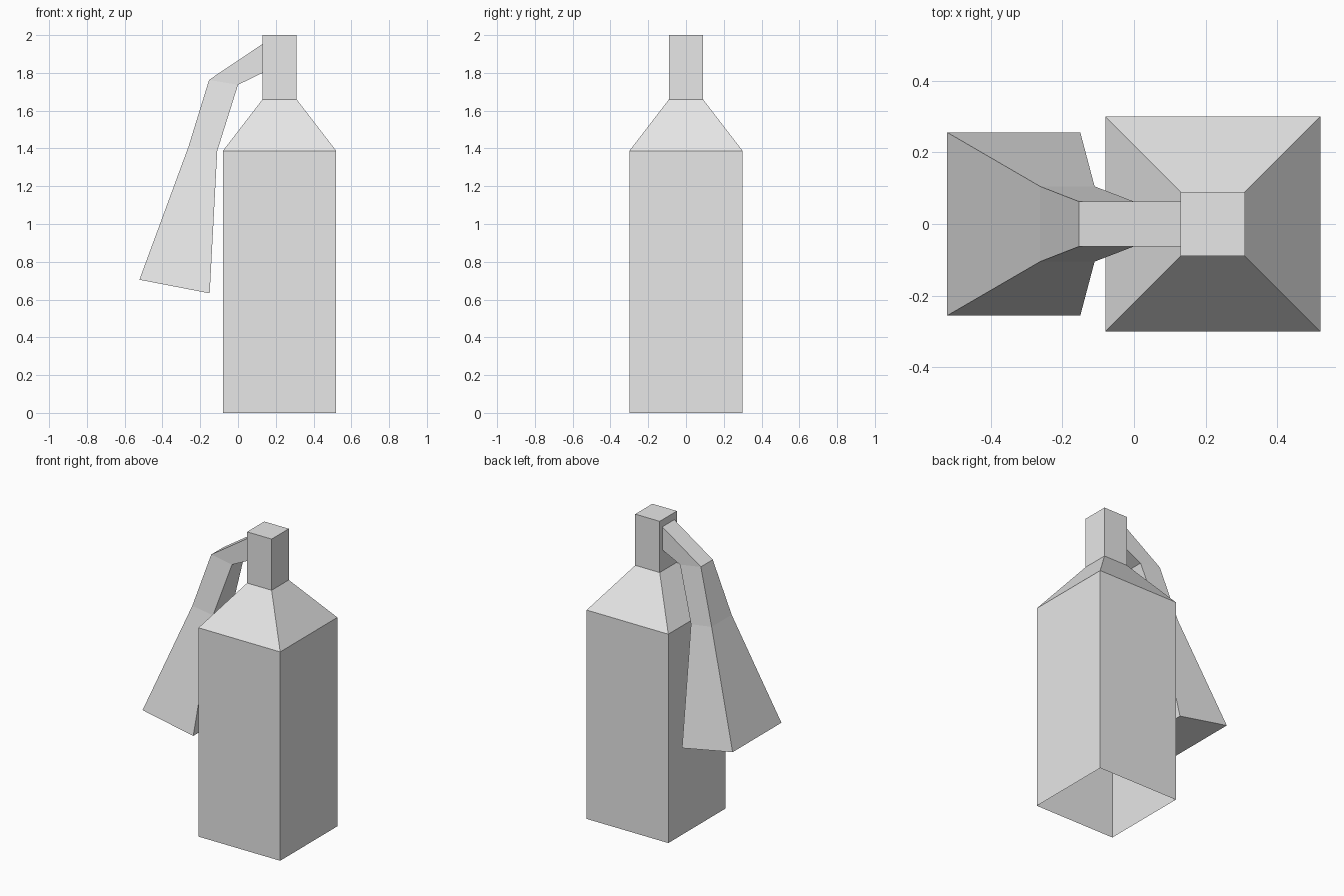
import bpy, bmesh

if "Cube" in bpy.data.objects:
    bpy.data.objects.remove(bpy.data.objects["Cube"])

grey = bpy.data.materials.new("light_grey")
grey.diffuse_color = (0.8, 0.8, 0.8, 1)
grey.use_nodes = True
grey.node_tree.nodes["Principled BSDF"].inputs["Base Color"].default_value = grey.diffuse_color


def loft(name, rings, cap_first, cap_last):
    """Skin a row of four-point rings into a flat-faced shell."""
    bm = bmesh.new()
    loops = [[bm.verts.new(p) for p in ring] for ring in rings]
    for a, b in zip(loops, loops[1:]):
        for i in range(4):
            j = (i + 1) % 4
            bm.faces.new((a[i], a[j], b[j], b[i]))
    if cap_first:
        bm.faces.new(loops[0][::-1])
    if cap_last:
        bm.faces.new(loops[-1])
    bmesh.ops.recalc_face_normals(bm, faces=bm.faces)
    mesh = bpy.data.meshes.new(name)
    bm.to_mesh(mesh)
    bm.free()
    mesh.materials.append(grey)
    obj = bpy.data.objects.new(name, mesh)
    bpy.context.collection.objects.link(obj)


def square(cx, r, z):
    return [(cx - r, -r, z), (cx + r, -r, z), (cx + r, r, z), (cx - r, r, z)]


def section(outer, inner, w):
    (xo, zo), (xi, zi) = outer, inner
    return [(xo, -w, zo), (xi, -w, zi), (xi, w, zi), (xo, w, zo)]


# Tank with sloped shoulder and neck, open underneath
loft("tank", [square(0.22, r, z) for r, z in
              ((0.30, 0), (0.30, 1.387), (0.09, 1.66), (0.09, 2.0))],
     False, True)

# Bent hose widening into a closed horn
loft("hose_and_horn", [
    section((0.13, 1.953), (0.13, 1.80), 0.0625),
    section((-0.153, 1.763), (0.0, 1.737), 0.0625),
    section((-0.262, 1.41), (-0.11, 1.387), 0.105),
    section((-0.522, 0.705), (-0.15, 0.633), 0.256),
], False, True)
